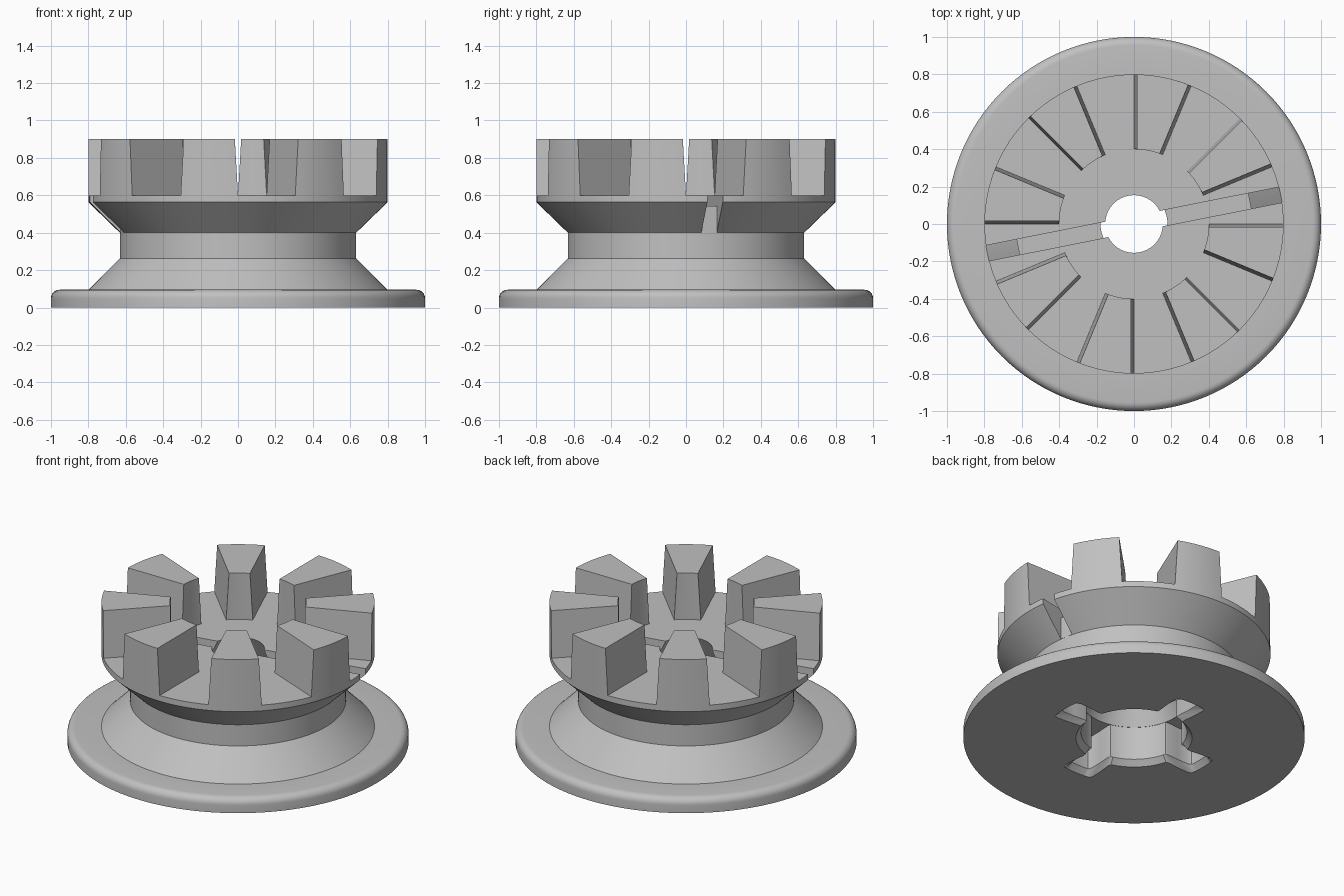
import bpy, bmesh, math
from math import sin, cos, radians, pi

if "Cube" in bpy.data.objects:
    bpy.data.objects.remove(bpy.data.objects["Cube"])

grey = bpy.data.materials.new("light_grey")
grey.diffuse_color = (0.53, 0.53, 0.53, 1)
grey.use_nodes = True
grey.node_tree.nodes["Principled BSDF"].inputs["Base Color"].default_value = grey.diffuse_color


def loft(name, rings):
    """Capped solid through rings of equal point count."""
    bm = bmesh.new()
    loops = [[bm.verts.new(p) for p in ring] for ring in rings]
    n = len(loops[0])
    for a, b in zip(loops, loops[1:]):
        for i in range(n):
            j = (i + 1) % n
            bm.faces.new((a[i], a[j], b[j], b[i]))
    bm.faces.new(loops[0][::-1])
    bm.faces.new(loops[-1])
    bmesh.ops.recalc_face_normals(bm, faces=bm.faces)
    me = bpy.data.meshes.new(name)
    bm.to_mesh(me)
    bm.free()
    me.materials.append(grey)
    ob = bpy.data.objects.new(name, me)
    bpy.context.collection.objects.link(ob)
    return ob


def polar_ring(z, radius, n):
    pts = []
    for i in range(n):
        a = 2 * pi * i / n
        r = radius(a) if callable(radius) else radius
        pts.append((r * cos(a), r * sin(a), z))
    return pts


def activate(ob):
    bpy.ops.object.select_all(action='DESELECT')
    ob.select_set(True)
    bpy.context.view_layer.objects.active = ob


def smooth(ob):
    activate(ob)
    bpy.ops.object.shade_smooth_by_angle(angle=radians(30))


def cut(ob, cutter):
    mod = ob.modifiers.new("cut", 'BOOLEAN')
    mod.operation = 'DIFFERENCE'
    mod.solver = 'EXACT'
    mod.object = cutter
    activate(ob)
    bpy.ops.object.modifier_apply(modifier=mod.name)
    bpy.data.objects.remove(cutter)


# Spool body: rounded flange, waist and flared crown plate
F = 0.045
profile = [(1.0, 0.0)]
profile += [(1 - F + F * cos(t * pi / 12), 0.095 - F + F * sin(t * pi / 12)) for t in range(7)]
profile += [(0.8, 0.095), (0.632, 0.263), (0.632, 0.4), (0.8, 0.563), (0.8, 0.6)]
body = loft("spool_body", [polar_ring(z, r, 128) for r, z in profile])


# Four-lobed socket with a flared mouth, narrowing as a cone to the top hole
def lobed(grow, inner, outer):
    def radius(a):
        off = abs((math.degrees(a) + 45) % 90 - 45)
        t = min(1, max(0, (outer - off) / (outer - inner)))
        return 0.31 + grow + 0.19 * t * t * (3 - 2 * t)
    return radius


N = 240
mouth, socket = lobed(0.03, 11, 16), lobed(0, 8, 13)
cut(body, loft("socket_cutter", [
    polar_ring(-0.03, mouth, N), polar_ring(0, mouth, N),
    polar_ring(0.035, socket, N), polar_ring(0.25, socket, N),
    polar_ring(0.25, 0.308, N), polar_ring(0.6, 0.154, N), polar_ring(0.63, 0.154, N)]))

# Groove across the plate, running down through the flared rim at both ends
side = [(-0.85, 0.397), (-0.632, 0.397), (-0.632, 0.543), (0.632, 0.543),
        (0.632, 0.397), (0.85, 0.397), (0.85, 0.65), (-0.85, 0.65)]
groove = loft("groove_cutter", [[(x, y, z) for x, z in side] for y in (-0.042, 0.042)])
groove.rotation_euler.z = radians(11.25)
bpy.context.view_layer.update()
cut(body, groove)
smooth(body)

# Eight crown teeth with tapered flanks
SEG = 8


def tooth_ring(mid, z, inset):
    pts = []
    for r, sgn in ((0.8, 1), (0.4, -1)):
        half = radians(11.25) - inset / r
        for i in range(SEG + 1):
            a = mid + sgn * half * (2 * i / SEG - 1)
            pts.append((r * cos(a), r * sin(a), z))
    return pts


for k in range(8):
    mid = radians(-11.25 + 45 * k)
    smooth(loft(f"crown_tooth_{k + 1}", [tooth_ring(mid, 0.6, 0), tooth_ring(mid, 0.9, 0.017)]))
